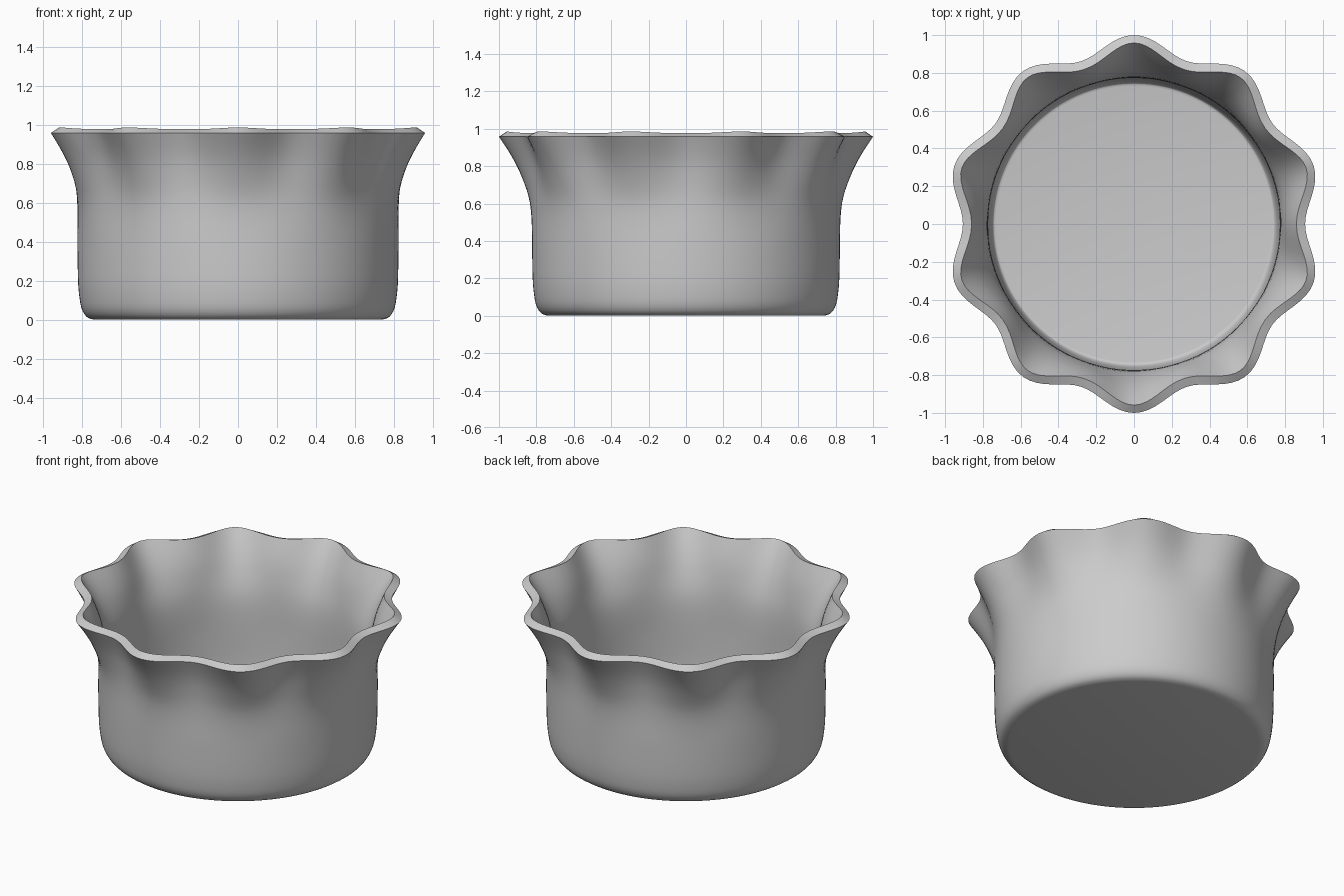
import bpy, bmesh, math

if "Cube" in bpy.data.objects:
    bpy.data.objects.remove(bpy.data.objects["Cube"])

SEGMENTS = 160
LOBES = 10

# outer profile: (mean radius, height, ripple amplitude)
profile = [
    (0.735, 0.0, 0.0), (0.765, 0.008, 0.0), (0.787, 0.028, 0.0), (0.803, 0.062, 0.0),
    (0.812, 0.11, 0.0), (0.819, 0.18, 0.0), (0.822, 0.30, 0.0), (0.823, 0.42, 0.0),
    (0.824, 0.52, 0.002), (0.829, 0.60, 0.005), (0.840, 0.67, 0.011), (0.861, 0.75, 0.020),
    (0.885, 0.82, 0.029), (0.917, 0.89, 0.038), (0.953, 0.957, 0.047),
]


def spline(points, steps):
    """Catmull-Rom subdivision of the profile."""
    out = []
    for i in range(len(points) - 1):
        a, b, c = points[max(i - 1, 0)], points[i], points[i + 1]
        d = points[min(i + 2, len(points) - 1)]
        for s in range(steps):
            t = s / steps
            out.append([0.5 * (2 * q + (r - p) * t + (2 * p - 5 * q + 4 * r - w) * t * t
                               + (3 * q - p - 3 * r + w) * t ** 3)
                        for p, q, r, w in zip(a, b, c, d)])
    out.append(points[-1])
    return out


# fluted outer shell with a flat base
bm = bmesh.new()
rings = []
for radius, z, amp in spline(profile, 2):
    ring = []
    for k in range(SEGMENTS):
        a = math.tau * k / SEGMENTS
        r = radius + amp * math.cos(LOBES * (a - math.pi / 2))
        ring.append(bm.verts.new((r * math.cos(a), r * math.sin(a), z)))
    rings.append(ring)
for low, high in zip(rings, rings[1:]):
    for k in range(SEGMENTS):
        n = (k + 1) % SEGMENTS
        bm.faces.new((low[k], low[n], high[n], high[k]))
bm.faces.new(rings[0][::-1])

mesh = bpy.data.meshes.new("fluted_bowl")
bm.to_mesh(mesh)
bm.free()
bowl = bpy.data.objects.new("fluted_bowl", mesh)
bpy.context.collection.objects.link(bowl)

# wall thickness, grown inward, gives the slanted rim
wall = bowl.modifiers.new("wall", 'SOLIDIFY')
wall.thickness = 0.05
wall.offset = -1
wall.use_even_offset = True

bpy.context.view_layer.objects.active = bowl
bowl.select_set(True)
bpy.ops.object.modifier_apply(modifier="wall")
bpy.ops.object.shade_smooth_by_angle(angle=math.radians(35))
